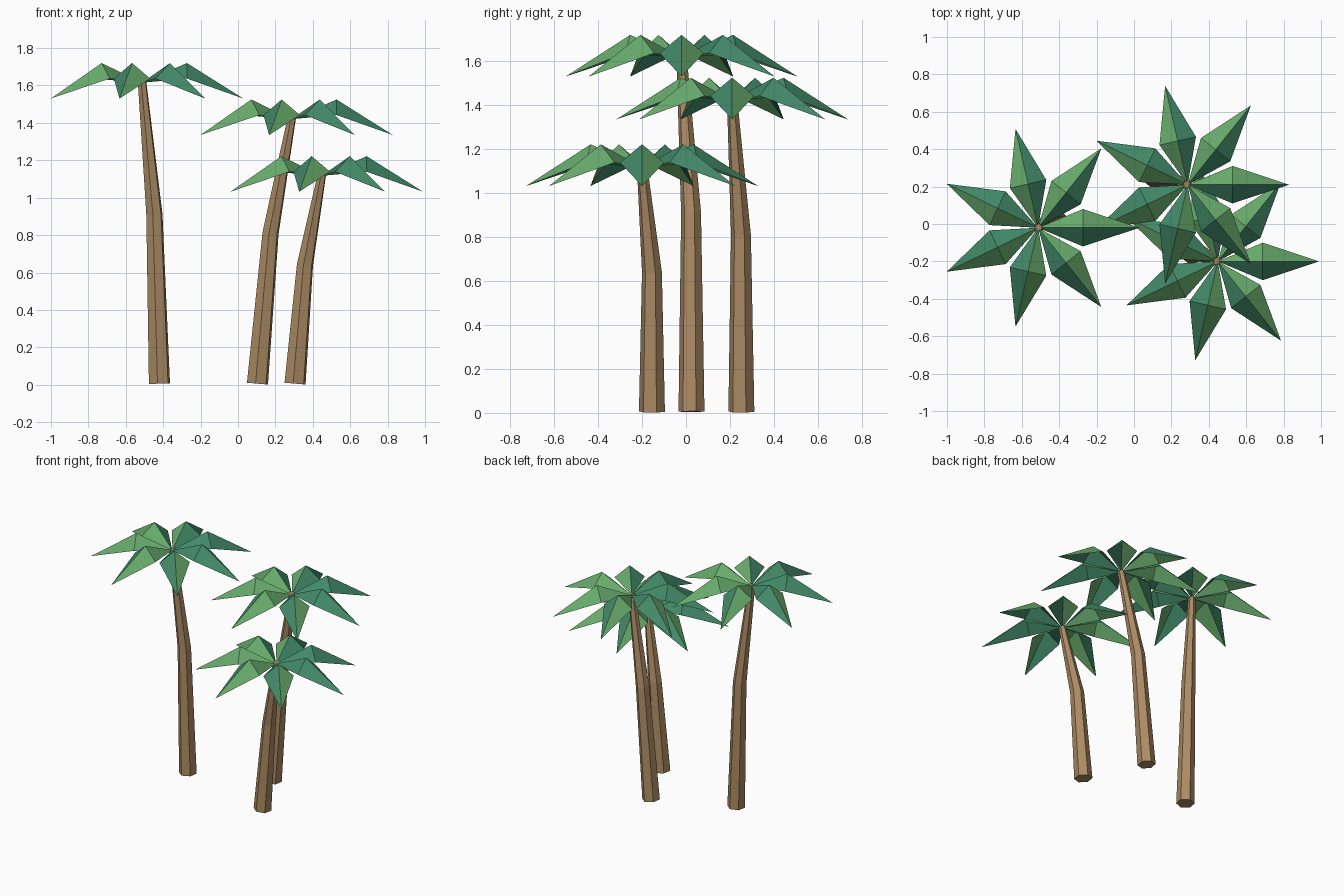
import bpy, bmesh, math
from mathutils import Vector, Matrix

cube = bpy.data.objects.get("Cube")
if cube:
    bpy.data.objects.remove(cube, do_unlink=True)


def make_material(name, rgb):
    lin = [((c / 255 + 0.055) / 1.055) ** 2.4 for c in rgb]
    mat = bpy.data.materials.new(name)
    mat.use_nodes = True
    mat.diffuse_color = (*lin, 1)
    bsdf = next(n for n in mat.node_tree.nodes if n.type == 'BSDF_PRINCIPLED')
    bsdf.inputs["Base Color"].default_value = (*lin, 1)
    bsdf.inputs["Roughness"].default_value = 0.9
    return mat


bark = make_material("bark_brown", (172, 139, 100))
leaf_green = make_material("leaf_green", (104, 171, 108))
leaf_teal = make_material("leaf_teal", (66, 137, 104))


def finish(bm, name, mats):
    mesh = bpy.data.meshes.new(name)
    bm.to_mesh(mesh)
    bm.free()
    for m in mats:
        mesh.materials.append(m)
    obj = bpy.data.objects.new(name, mesh)
    bpy.context.collection.objects.link(obj)
    return obj


# Tapered, bent trunk: six-sided rings set square to the path
def trunk(name, path, radii, sides=6):
    bm = bmesh.new()
    pts = [Vector(p) for p in path]
    rings = []
    for i, (p, r) in enumerate(zip(pts, radii)):
        along = (pts[min(i + 1, len(pts) - 1)] - pts[max(i - 1, 0)]).normalized()
        turn = Vector((0, 0, 1)).rotation_difference(along)
        ring = []
        for k in range(sides):
            a = math.radians(20) + math.tau * k / sides
            ring.append(bm.verts.new(p + turn @ Vector((r * math.cos(a), r * math.sin(a), 0))))
        rings.append(ring)
    for low, high in zip(rings, rings[1:]):
        for k in range(sides):
            n = (k + 1) % sides
            bm.faces.new((low[k], low[n], high[n], high[k]))
    bm.faces.new(rings[0][::-1])
    bm.faces.new(rings[-1])
    return finish(bm, name, [bark])


# Crown of folded leaves, one colour on each side of the ridge
def crown(name, x, y, top, count=7):
    bm = bmesh.new()
    for k in range(count):
        place = Matrix.Translation((x, y, top)) @ Matrix.Rotation(math.tau * k / count, 4, 'Z')
        root, ridge, tip, left, right = [
            bm.verts.new(place @ Vector(c)) for c in (
                (0, 0, -0.105), (0.24, 0, 0), (0.542, 0, -0.19),
                (0.24, 0.1, -0.083), (0.24, -0.1, -0.083))]
        for tri, index in (((root, ridge, left), 0), ((ridge, tip, left), 0),
                           ((root, right, ridge), 1), ((right, tip, ridge), 1)):
            bm.faces.new(tri).material_index = index
    return finish(bm, name, [leaf_green, leaf_teal])


# Each tree: base xy, bend xyz, crown xy and crown top height
trees = {
    "tall": ((-0.42, 0.025), (-0.447, 0.023, 0.91), (-0.513, -0.02), 1.72),
    "middle": ((0.104, 0.252), (0.174, 0.25, 0.81), (0.287, 0.21), 1.525),
    "short": ((0.305, -0.155), (0.358, -0.155, 0.64), (0.448, -0.2), 1.222),
}
for label, (base, bend, head, top) in trees.items():
    trunk(label + "_trunk", [(*base, 0.006), bend, (*head, top - 0.1)], (0.06, 0.046, 0.024))
    crown(label + "_leaves", *head, top)
